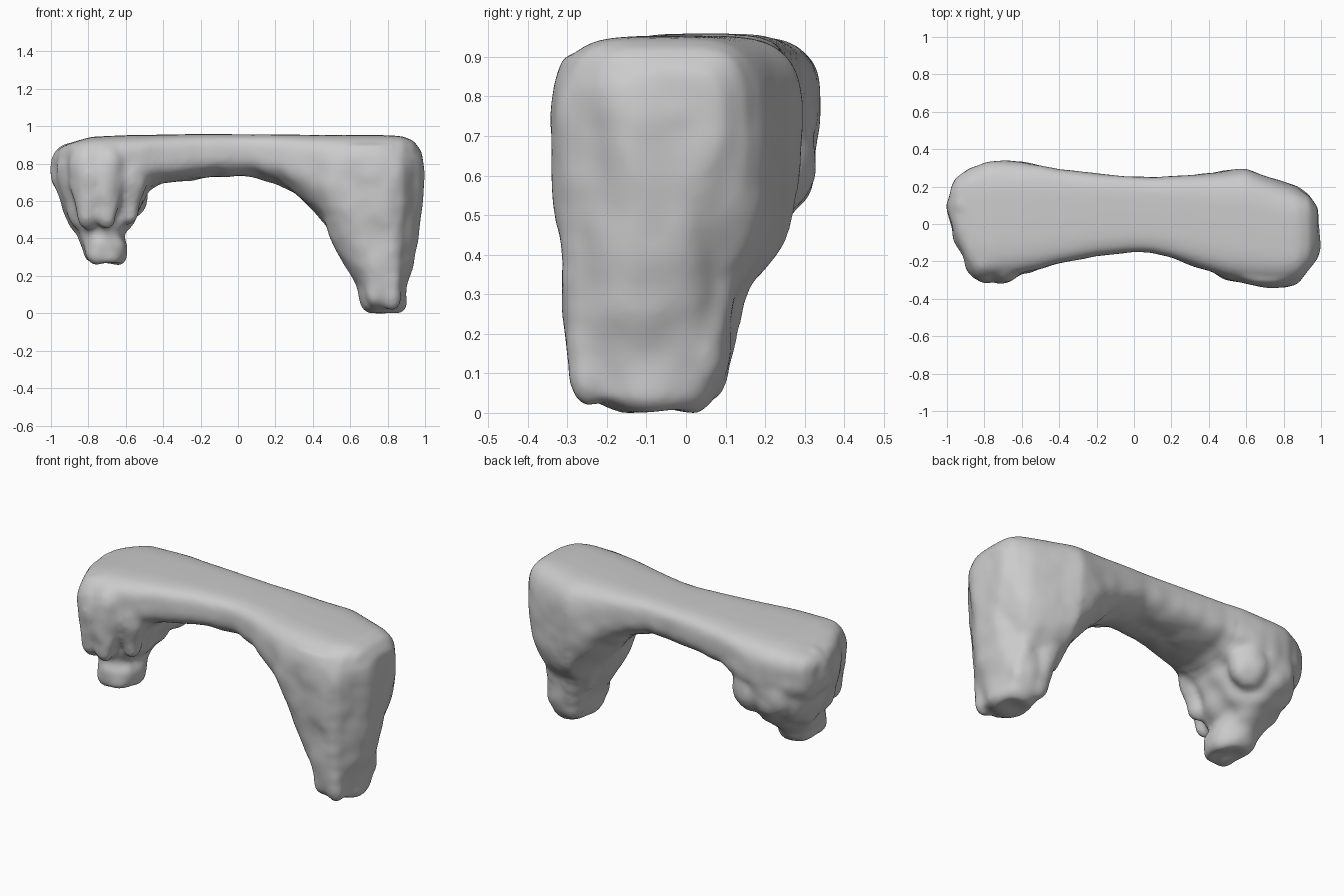
import bpy, bmesh, math
from mathutils import Vector, noise

bm = bmesh.new()
N = 40


def loft(sections, axis, upper, lower):
    """Skin rounded-box sections (pos, u0, u1, v0, v1) along x or z."""
    rings = []
    for pos, u0, u1, v0, v1 in sections:
        ring = []
        for i in range(N):
            a = 2 * math.pi * i / N
            c, s = math.cos(a), math.sin(a)
            e = 2 / (upper if s >= 0 else lower)
            u = (u0 + u1) / 2 + (u1 - u0) / 2 * math.copysign(abs(c) ** e, c)
            v = (v0 + v1) / 2 + (v1 - v0) / 2 * math.copysign(abs(s) ** e, s)
            ring.append(bm.verts.new((pos, u, v) if axis == 'x' else (u, v, pos)))
        rings.append(ring)
    for a, b in zip(rings, rings[1:]):
        for i in range(N):
            j = (i + 1) % N
            bm.faces.new((a[i], a[j], b[j], b[i]))
    bm.faces.new(rings[0][::-1])
    bm.faces.new(rings[-1])


def lump(center, radii):
    res = bmesh.ops.create_icosphere(bm, subdivisions=3, radius=1)
    for v in res['verts']:
        v.co = Vector(center) + Vector(a * b for a, b in zip(v.co, radii))


def rib(p, q, r0, r1):
    """Tapering rounded ridge between two points."""
    p, q = Vector(p), Vector(q)
    for i in range(9):
        t = i / 8
        r = r0 + (r1 - r0) * t
        lump(p.lerp(q, t), (r, r, r * 1.6))


# Bridge: x, y range, z range
loft([(-0.985, 0.02, 0.19, 0.68, 0.85), (-0.95, -0.08, 0.25, 0.62, 0.885),
      (-0.88, -0.24, 0.30, 0.6, 0.915), (-0.78, -0.285, 0.335, 0.58, 0.942),
      (-0.6, -0.265, 0.33, 0.58, 0.95), (-0.5, -0.24, 0.32, 0.64, 0.952),
      (-0.4, -0.21, 0.295, 0.69, 0.953), (-0.2, -0.17, 0.27, 0.718, 0.957),
      (0.0, -0.15, 0.255, 0.731, 0.955), (0.1, -0.155, 0.25, 0.726, 0.955),
      (0.2, -0.18, 0.255, 0.695, 0.955), (0.3, -0.215, 0.262, 0.635, 0.953),
      (0.4, -0.255, 0.27, 0.555, 0.952), (0.5, -0.295, 0.285, 0.43, 0.952),
      (0.6, -0.325, 0.3, 0.3, 0.952), (0.7, -0.335, 0.265, 0.25, 0.951),
      (0.8, -0.335, 0.225, 0.25, 0.95), (0.88, -0.305, 0.19, 0.3, 0.945),
      (0.94, -0.24, 0.155, 0.45, 0.92), (0.985, -0.14, 0.09, 0.6, 0.86)], 'x', 4.2, 2.3)

# Long right leg: z, x range, y range
loft([(0.0, 0.69, 0.87, -0.17, 0.03), (0.03, 0.665, 0.90, -0.25, 0.06),
      (0.08, 0.65, 0.90, -0.285, 0.09), (0.15, 0.635, 0.905, -0.305, 0.11),
      (0.25, 0.575, 0.94, -0.315, 0.11), (0.4, 0.49, 0.965, -0.315, 0.13),
      (0.5, 0.45, 0.975, -0.325, 0.16), (0.6, 0.43, 0.985, -0.335, 0.18),
      (0.75, 0.43, 1.0, -0.34, 0.18), (0.83, 0.43, 0.99, -0.335, 0.16),
      (0.9, 0.46, 0.955, -0.31, 0.13)], 'z', 2.2, 2.2)
rib((0.61, 0.18, 0.72), (0.71, 0.05, 0.13), 0.09, 0.06)
rib((0.78, 0.10, 0.75), (0.83, 0.04, 0.15), 0.10, 0.055)
rib((0.52, 0.16, 0.7), (0.62, 0.05, 0.3), 0.09, 0.05)
rib((0.71, -0.24, 0.75), (0.73, -0.24, 0.12), 0.095, 0.055)
rib((0.82, -0.23, 0.75), (0.82, -0.24, 0.1), 0.10, 0.06)

# Short left leg with its eroded foot
loft([(0.262, -0.79, -0.62, -0.2, 0.03), (0.29, -0.825, -0.6, -0.22, 0.06),
      (0.36, -0.835, -0.595, -0.22, 0.1), (0.42, -0.85, -0.61, -0.2, 0.17),
      (0.47, -0.90, -0.565, -0.21, 0.23), (0.54, -0.935, -0.535, -0.23, 0.29),
      (0.62, -0.95, -0.50, -0.255, 0.32), (0.72, -0.965, -0.47, -0.27, 0.33),
      (0.79, -0.97, -0.46, -0.27, 0.32), (0.86, -0.94, -0.47, -0.25, 0.29),
      (0.91, -0.88, -0.5, -0.21, 0.25)], 'z', 2.3, 2.3)
rib((-0.69, -0.22, 0.75), (-0.7, -0.25, 0.53), 0.10, 0.055)
rib((-0.80, -0.2, 0.75), (-0.81, -0.22, 0.56), 0.11, 0.07)
rib((-0.57, -0.18, 0.72), (-0.58, -0.17, 0.57), 0.09, 0.06)
for x, y, z in [(-0.77, 0.235, 0.65), (-0.6, 0.23, 0.64), (-0.9, 0.1, 0.76)]:
    lump((x, y, z), (0.11, 0.1, 0.15))

bmesh.ops.recalc_face_normals(bm, faces=bm.faces)
mesh = bpy.data.meshes.new("rock_arch")
bm.to_mesh(mesh)
bm.free()
arch = bpy.data.objects.new("rock_arch", mesh)
bpy.context.collection.objects.link(arch)
bpy.context.view_layer.objects.active = arch
arch.select_set(True)

# Fuse everything into one weathered skin
fuse = arch.modifiers.new("fuse", 'REMESH')
fuse.mode = 'VOXEL'
fuse.voxel_size = 0.014
soften = arch.modifiers.new("soften", 'SMOOTH')
soften.factor = 0.5
soften.iterations = 12
for name in ("fuse", "soften"):
    bpy.ops.object.modifier_apply(modifier=name)

# Vertical flutes and pits on the sides, calm on the flat top
normals = [v.normal.copy() for v in mesh.vertices]
for v, n in zip(mesh.vertices, normals):
    p = v.co
    calm = max(0.0, min(1.0, (0.92 - p.z) / 0.2))
    rough = 1.0 if p.x < -0.45 else 0.6
    flute = noise.noise(Vector((p.x * 8, p.y * 8, p.z * 2.5)))
    pit = noise.noise(p * 11 + Vector((4, 2, 7)))
    v.co = p + n * calm * rough * (0.022 * flute + 0.008 * pit)

finish = arch.modifiers.new("finish", 'SMOOTH')
finish.factor = 0.5
finish.iterations = 3
bpy.ops.object.modifier_apply(modifier="finish")
low = min(v.co.z for v in mesh.vertices)
for v in mesh.vertices:
    v.co.z -= low
bpy.ops.object.shade_smooth()
